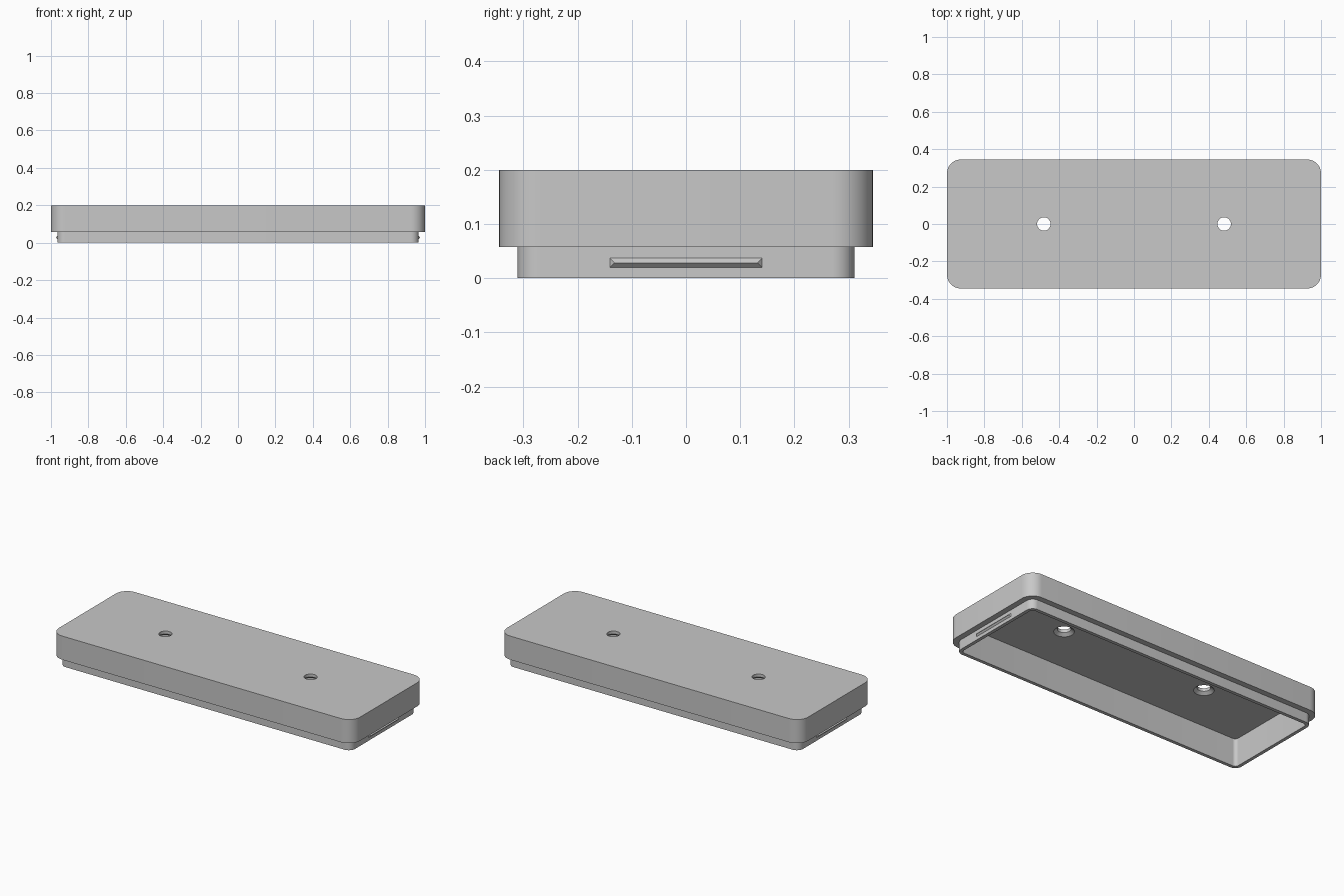
import bpy, bmesh, math

if "Cube" in bpy.data.objects:
    bpy.data.objects.remove(bpy.data.objects["Cube"])

grey = bpy.data.materials.new("plain grey")
grey.use_nodes = True
grey.diffuse_color = (0.578, 0.578, 0.578, 1)
grey.node_tree.nodes["Principled BSDF"].inputs["Base Color"].default_value = (0.578, 0.578, 0.578, 1)

TOP, STEP, CEILING = 0.2, 0.058, 0.167
CORNER, SIDES = 10, 32    # segments per rounded corner, sides per hole


def rounded_rect(bm, hx, hy, r, z):
    """Counter-clockwise vertices, starting on the +x side."""
    verts = []
    for q, (sx, sy) in enumerate([(1, 1), (-1, 1), (-1, -1), (1, -1)]):
        for i in range(CORNER + 1):
            a = math.pi / 2 * (q + i / CORNER)
            verts.append(bm.verts.new((sx * (hx - r) + r * math.cos(a),
                                       sy * (hy - r) + r * math.sin(a), z)))
    return verts


def circle(bm, x, r, z):
    angles = [2 * math.pi * i / SIDES for i in range(SIDES)]
    return [bm.verts.new((x + r * math.cos(a), r * math.sin(a), z)) for a in angles]


def skin(bm, loops):
    """Quads between each pair of neighbouring loops."""
    for a, b in zip(loops, loops[1:]):
        for i in range(len(a)):
            bm.faces.new((a[i - 1], a[i], b[i], b[i - 1]))


def plate(bm, outline, left_hole, right_hole):
    """Flat plate around two holes, made as a back half and a front half."""
    half, mid = len(outline) // 2, SIDES // 2
    back = outline[:half]
    front = outline[half - 1:] + outline[:1]
    for hole in (left_hole, right_hole):
        back += hole[mid::-1]
    for hole in (right_hole, left_hole):
        front += hole[:1] + hole[:mid - 1:-1]
    # the back outline ends at -x, the front outline ends at +x
    bm.faces.new(back)
    bm.faces.new(front)


def finish(bm, name):
    bmesh.ops.recalc_face_normals(bm, faces=bm.faces)
    mesh = bpy.data.meshes.new(name)
    bm.to_mesh(mesh)
    bm.free()
    mesh.materials.append(grey)
    ob = bpy.data.objects.new(name, mesh)
    bpy.context.collection.objects.link(ob)
    bpy.ops.object.select_all(action='DESELECT')
    ob.select_set(True)
    bpy.context.view_layer.objects.active = ob
    bpy.ops.object.shade_smooth_by_angle(angle=math.radians(25))


# Hollow cover: outer wall, step, inset lip, then the cavity up to its ceiling
bm = bmesh.new()
walls = [rounded_rect(bm, *spec) for spec in (
    (1.0, 0.345, 0.075, TOP),
    (1.0, 0.345, 0.075, STEP),
    (0.966, 0.311, 0.041, STEP),
    (0.966, 0.311, 0.041, 0),
    (0.946, 0.291, 0.021, 0),
    (0.946, 0.291, 0.021, CEILING))]
skin(bm, walls)

# Two screw holes, countersunk from the inside
holes = []
for x in (-0.482, 0.482):
    hole = [circle(bm, x, 0.036, TOP), circle(bm, x, 0.036, 0.182), circle(bm, x, 0.055, CEILING)]
    skin(bm, hole)
    holes.append(hole)

# Top plate and ceiling around the holes
for level in (0, -1):
    plate(bm, walls[level], holes[0][level], holes[1][level])
finish(bm, "cover_shell")

# Snap ridge on each end of the lip: a hipped wedge
for name, side in (("left_snap_ridge", 1), ("right_snap_ridge", -1)):
    bm = bmesh.new()
    base = [bm.verts.new((side * 0.9655, y, z))
            for y, z in ((-0.141, 0.019), (0.141, 0.019), (0.141, 0.038), (-0.141, 0.038))]
    crest = [bm.verts.new((side * 0.975, y, 0.0285)) for y in (-0.132, 0.132)]
    bm.faces.new(base)
    bm.faces.new((base[0], base[1], crest[1], crest[0]))
    bm.faces.new((base[2], base[3], crest[0], crest[1]))
    bm.faces.new((base[1], base[2], crest[1]))
    bm.faces.new((base[3], base[0], crest[0]))
    finish(bm, name)
